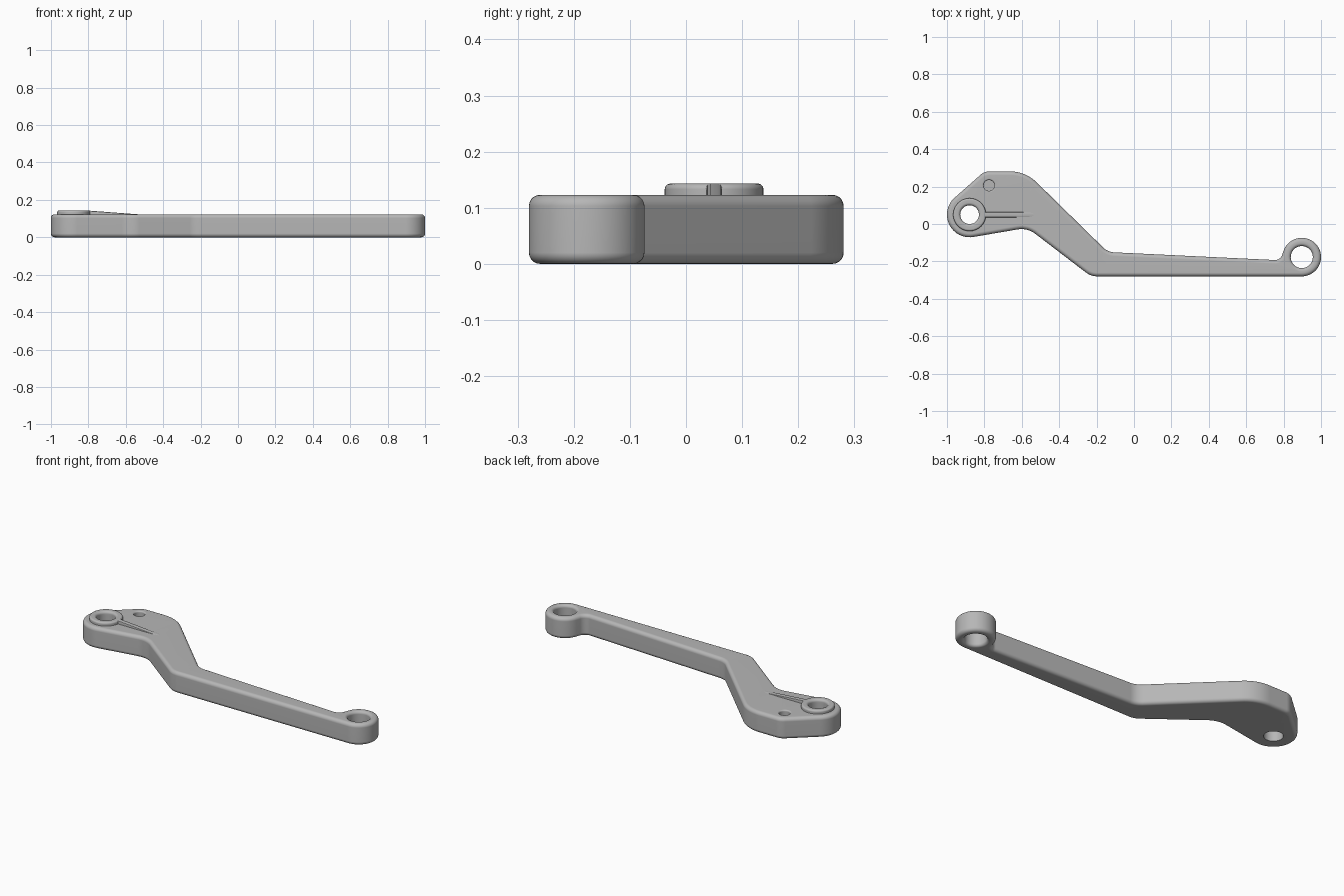
import bpy, bmesh, math
from mathutils import Vector

if "Cube" in bpy.data.objects:
    bpy.data.objects.remove(bpy.data.objects["Cube"])

metal = bpy.data.materials.new("grey_metal")
metal.diffuse_color = (0.47, 0.47, 0.47, 1)
metal.use_nodes = True
metal.node_tree.nodes["Principled BSDF"].inputs["Base Color"].default_value = metal.diffuse_color

THICK = 0.123
PIVOT = (-0.879, 0.05)
TIP = (0.897, -0.177)
DIMPLE = (-0.775, 0.206)


def arc(c, r, a0, a1, n):
    """Points along an arc, angles in degrees."""
    out = []
    for i in range(n + 1):
        a = math.radians(a0 + (a1 - a0) * i / n)
        out.append((c[0] + r * math.cos(a), c[1] + r * math.sin(a)))
    return out


def hole(c, r, n=48):
    """Clockwise circle, so the material lies on its left."""
    return arc(c, r, 360, 0, n)[:-1]


def rounded(path, steps=10):
    """Round each (x, y, radius) corner of a closed path."""
    out = []
    for i, (x, y, r) in enumerate(path):
        p = Vector((x, y))
        if r == 0:
            out.append((x, y))
            continue
        u = (Vector(path[i - 1][:2]) - p).normalized()
        v = (Vector(path[(i + 1) % len(path)][:2]) - p).normalized()
        half = u.angle(v) / 2
        t = r / math.tan(half)
        centre = p + (u + v).normalized() * (r / math.sin(half))
        a, b = p + u * t - centre, p + v * t - centre
        total = a.angle_signed(b)
        for k in range(steps + 1):
            ang = -total * k / steps
            out.append((centre.x + a.x * math.cos(ang) - a.y * math.sin(ang),
                        centre.y + a.x * math.sin(ang) + a.y * math.cos(ang)))
    return out


def inset(points, d):
    """Move a loop to its left by d."""
    out = []
    for i, p in enumerate(points):
        p = Vector(p)
        e1 = (p - Vector(points[i - 1])).normalized()
        e2 = (Vector(points[(i + 1) % len(points)]) - p).normalized()
        n = Vector((-e1.y - e2.y, e1.x + e2.x)).normalized()
        miter = max(0.5, n.dot(Vector((-e1.y, e1.x))))
        out.append(p + n * (d / miter))
    return out


def profile(z0, z1, low, high, n=5):
    """(inset, height) steps with rounded lower and upper edges."""
    steps = []
    for r, z, s in ((low, z0, 1), (high, z1, -1)):
        part = []
        for i in range(n + 1 if r else 1):
            a = math.pi / 2 * i / n
            part.append((r * (1 - math.sin(a)), z + s * r * (1 - math.cos(a))))
        steps += part if s == 1 else part[::-1]
    return steps


def finish(name, bm):
    bmesh.ops.recalc_face_normals(bm, faces=bm.faces)
    mesh = bpy.data.meshes.new(name)
    bm.to_mesh(mesh)
    bm.free()
    mesh.materials.append(metal)
    ob = bpy.data.objects.new(name, mesh)
    bpy.context.collection.objects.link(ob)
    bpy.ops.object.select_all(action='DESELECT')
    ob.select_set(True)
    bpy.context.view_layer.objects.active = ob
    bpy.ops.object.shade_smooth_by_angle(angle=math.radians(35))
    mod = ob.modifiers.new("even_shading", 'WEIGHTED_NORMAL')
    mod.keep_sharp = True
    return ob


def solid(name, walls):
    """Walls are (loop, profile, blind); flat caps join them top and bottom."""
    bm = bmesh.new()
    caps = ([], [])
    for points, prof, blind in walls:
        rings = [[bm.verts.new((p[0], p[1], z)) for p in inset(points, d)]
                 for d, z in prof]
        n = len(points)
        for lo, hi in zip(rings, rings[1:]):
            for i in range(n):
                j = (i + 1) % n
                bm.faces.new((lo[i], lo[j], hi[j], hi[i]))
        if blind:
            bm.faces.new(rings[0])
        for cap, ring in zip(caps, (rings[0], rings[-1])):
            if not (blind and cap is caps[0]):
                cap += [bm.edges.get((ring[i - 1], ring[i])) for i in range(n)]
    for cap, up in zip(caps, (-1, 1)):
        bmesh.ops.triangle_fill(bm, edges=cap, use_beauty=True, normal=(0, 0, up))
    return finish(name, bm)


# lever body: round pivot head, cranked neck, straight arm, ring at the tip
head = [(x, y, 0) for x, y in arc(PIVOT, 0.121, 130, 279, 24)]
tip = [(x, y, 0) for x, y in arc(TIP, 0.103, -90, 160, 40)]
outline = rounded(head + [(-0.57, -0.02, 0.12), (-0.23, -0.28, 0.1)] + tip
                  + [(0.782, -0.194, 0.04), (-0.14, -0.15, 0.09),
                     (-0.58, 0.281, 0.2), (-0.80, 0.281, 0.07)])
solid("lever_body", [
    (outline, profile(0, THICK, 0.02, 0.02), False),
    (hole(TIP, 0.059), profile(0, THICK, 0.016, 0.016), False),
    (hole(PIVOT, 0.05), profile(0, THICK, 0, 0), False),
    (hole(DIMPLE, 0.029), profile(0.075, THICK, 0, 0.008), True),
])

# raised boss around the pivot hole
solid("pivot_boss", [
    (arc(PIVOT, 0.088, 0, 360, 48)[:-1], profile(0.118, 0.143, 0, 0.01), False),
    (hole(PIVOT, 0.05), profile(0.118, 0.143, 0, 0.014), False),
])

# tapering rib running from the boss onto the neck
bm = bmesh.new()
ends = []
for x, top in ((-0.805, 0.143), (-0.53, 0.1225)):
    sect = [(-0.014, top - 0.03), (0.014, top - 0.03), (0.014, top - 0.007),
            (0.012, top - 0.002), (0.007, top), (-0.007, top),
            (-0.012, top - 0.002), (-0.014, top - 0.007)]
    ends.append([bm.verts.new((x, PIVOT[1] + y, z)) for y, z in sect])
for i in range(8):
    bm.faces.new((ends[0][i - 1], ends[0][i], ends[1][i], ends[1][i - 1]))
for end in ends:
    bm.faces.new(end)
finish("pivot_rib", bm)
